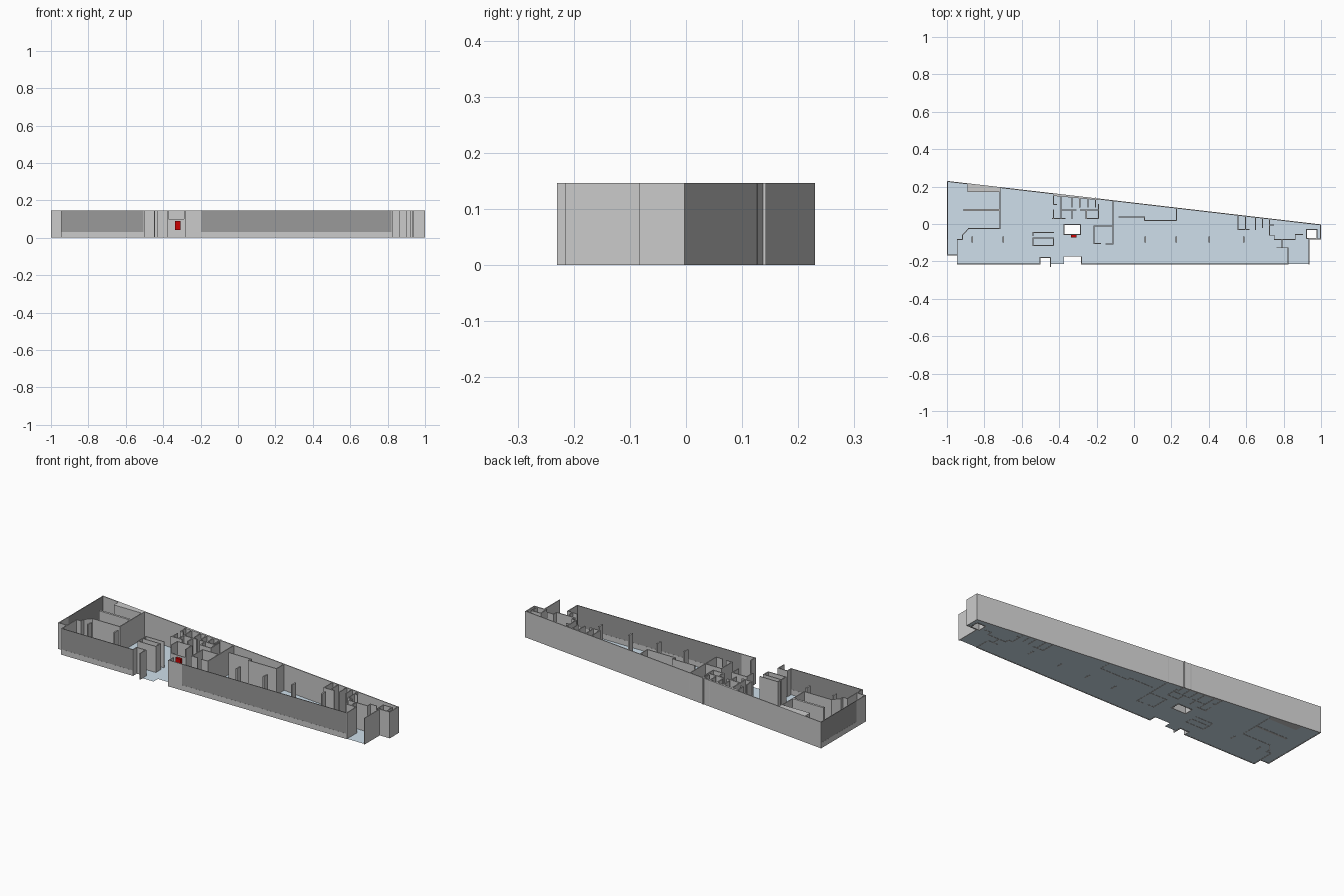
import bpy, bmesh
from mathutils import Vector

H = 0.147          # storey height
SILL = 0.03        # parapet below the windows


def material(name, rgb):
    m = bpy.data.materials.new(name)
    m.diffuse_color = (*rgb, 1)
    return m


GLASS = material("dark_glass", (0.32, 0.32, 0.32))
FLOOR = material("blue_floor", (0.62, 0.74, 0.83))
RED = material("red", (0.6, 0.0, 0.0))


def finish(name, bm, mat=None):
    bmesh.ops.recalc_face_normals(bm, faces=bm.faces)
    me = bpy.data.meshes.new(name)
    bm.to_mesh(me)
    bm.free()
    ob = bpy.data.objects.new(name, me)
    bpy.context.collection.objects.link(ob)
    if mat:
        me.materials.append(mat)
    return ob


def prism(bm, pts, z0, z1):
    lo = [bm.verts.new((x, y, z0)) for x, y in pts]
    hi = [bm.verts.new((x, y, z1)) for x, y in pts]
    bm.faces.new(lo)
    bm.faces.new(hi)
    n = len(pts)
    for i in range(n):
        j = (i + 1) % n
        bm.faces.new((lo[i], lo[j], hi[j], hi[i]))


def walls(name, paths, t=0.005, z0=0.0, z1=H, mat=None):
    """One wall slab along each segment of each plan polyline."""
    bm = bmesh.new()
    for path in paths:
        for a, b in zip(path, path[1:]):
            a, b = Vector(a), Vector(b)
            d = (b - a).normalized() * t / 2
            n = Vector((-d.y, d.x))
            a, b = a - d, b + d
            prism(bm, [a - n, b - n, b + n, a + n], z0, z1)
    return finish(name, bm, mat)


def slope(x):
    """y of the slanting back wall."""
    return 0.1125 - 0.1165 * x


# Floor plate with stair shaft and corner shaft left open
cu = bpy.data.curves.new("floor", 'CURVE')
cu.dimensions, cu.fill_mode = '2D', 'BOTH'
outline = [(-0.998, 0.227), (-0.998, -0.165), (-0.945, -0.165), (-0.945, -0.213),
           (-0.503, -0.213), (-0.503, -0.18), (-0.447, -0.18), (-0.447, -0.213),
           (-0.375, -0.213), (-0.375, -0.175), (-0.282, -0.175), (-0.282, -0.213),
           (0.933, -0.213), (0.933, -0.077), (0.998, -0.077), (0.998, -0.005)]
stair = [(-0.373, -0.053), (-0.287, -0.053), (-0.287, -0.005), (-0.373, -0.005)]
shaft = [(0.925, -0.075), (0.975, -0.075), (0.975, -0.032), (0.925, -0.032)]
for loop in (outline, stair, shaft):
    sp = cu.splines.new('POLY')
    sp.points.add(len(loop) - 1)
    for p, (x, y) in zip(sp.points, loop):
        p.co = (x, y, 0, 1)
    sp.use_cyclic_u = True
floor = bpy.data.objects.new("floor", cu)
bpy.context.collection.objects.link(floor)
floor.location.z = 0.001
bpy.context.view_layer.objects.active = floor
floor.select_set(True)
bpy.ops.object.convert(target='MESH')
floor.data.materials.clear()
floor.data.materials.append(FLOOR)

# Solid outer walls
walls("back_wall", [[(-0.9975, 0.2275), (0.9975, -0.0045)]])
walls("outer_wall_pieces", [
    [(-0.9975, -0.085), (-0.9975, -0.165), (-0.945, -0.165), (-0.945, -0.213)],
    [(-0.503, -0.213), (-0.503, -0.18), (-0.447, -0.18), (-0.447, -0.2275)],
    [(-0.28, -0.175), (-0.28, -0.213), (-0.2, -0.213)],
    [(0.935, -0.213), (0.935, -0.08), (0.9975, -0.08), (0.9975, -0.005)]])

# Window bands: sill below, dark glass above
bands = [[(-0.942, -0.213), (-0.506, -0.213)],
         [(-0.2, -0.213), (0.822, -0.213)],
         [(-0.9975, 0.225), (-0.9975, -0.085)]]
walls("window_sills", bands, z1=SILL)
walls("window_glass", bands, t=0.004, z0=SILL, mat=GLASS)

# Solid wedges filling the gap behind rooms on the slanting wall
bm = bmesh.new()
for x0, x1, y0, y1 in ((-0.888, -0.717, 0.173, 0.173), (-0.43, -0.19, 0.15, 0.128)):
    prism(bm, [(x0, y0), (x1, y1), (x1, slope(x1)), (x0, slope(x0))], 0, H)
finish("wall_wedges", bm)

# Left end room
walls("left_room_walls", [
    [(-0.888, 0.212), (-0.888, 0.173), (-0.717, 0.173)],
    [(-0.717, 0.19), (-0.717, -0.025), (-0.885, -0.025), (-0.917, -0.06),
     (-0.917, -0.082), (-0.945, -0.082), (-0.945, -0.165)]])
walls("left_room_divider", [[(-0.905, 0.075), (-0.725, 0.075)]], t=0.012)

# Small room left of the stair
walls("cabin_walls", [
    [(-0.54, -0.062), (-0.54, -0.045), (-0.43, -0.045)],
    [(-0.43, -0.075), (-0.54, -0.075), (-0.54, -0.115), (-0.43, -0.115), (-0.43, -0.075)]])

# Stair core with lower front wall and red marker plate
walls("stair_core", [[(-0.375, -0.055), (-0.375, -0.003), (-0.285, -0.003), (-0.285, -0.055)]])
walls("stair_core_front", [[(-0.37, -0.055), (-0.29, -0.055)]], z1=0.1)
walls("red_marker", [[(-0.331, -0.065), (-0.315, -0.065)]], t=0.014, z0=0.042, z1=0.09, mat=RED)

# Washroom cubicles behind the stair
walls("washroom_walls", [
    [(-0.43, 0.15), (-0.43, 0.105)],
    [(-0.39, 0.147), (-0.39, 0.03)],
    [(-0.39, 0.075), (-0.31, 0.075)],
    [(-0.285, 0.075), (-0.19, 0.075)],
    [(-0.435, 0.03), (-0.37, 0.03)],
    [(-0.255, 0.03), (-0.19, 0.03), (-0.19, 0.105)],
    [(-0.43, 0.105), (-0.415, 0.105)],
    [(-0.43, 0.075), (-0.43, 0.03)]], t=0.006)
walls("cubicle_dividers",
      [[(x, 0.14), (x, 0.092)] for x in (-0.332, -0.29, -0.245, -0.205)]
      + [[(x, 0.07), (x, 0.03)] for x in (-0.332, -0.255)], t=0.006)

# Meeting room right of the stair and long partition
walls("meeting_room_walls", [
    [(-0.112, 0.125), (-0.112, -0.108), (-0.15, -0.108)],
    [(-0.112, -0.01), (-0.213, -0.01), (-0.213, -0.105), (-0.18, -0.105)]])
walls("long_partition", [
    [(-0.08, 0.038), (0.055, 0.038), (0.055, 0.018), (0.227, 0.018), (0.227, 0.083)]])

# Rooms at the narrow right end
walls("right_room_walls", [
    [(0.555, 0.045), (0.555, -0.03), (0.615, -0.03)],
    [(0.595, 0.04), (0.595, -0.03)],
    [(0.65, 0.033), (0.65, -0.03)],
    [(0.687, 0.028), (0.687, -0.02)],
    [(0.725, 0.025), (0.725, -0.06), (0.75, -0.06), (0.75, -0.083), (0.862, -0.083),
     (0.862, -0.057), (0.9, -0.057)],
    [(0.725, -0.005), (0.745, -0.005)],
    [(0.792, -0.083), (0.792, -0.127)],
    [(0.765, -0.127), (0.824, -0.127), (0.824, -0.213)]])
walls("corner_shaft", [
    [(0.922, -0.078), (0.922, -0.028), (0.978, -0.028), (0.978, -0.078), (0.922, -0.078)]])

# Row of columns
walls("columns", [[(x, -0.096), (x, -0.07)]
                  for x in (-0.865, -0.7, 0.06, 0.227, 0.402, 0.588)], t=0.008)
